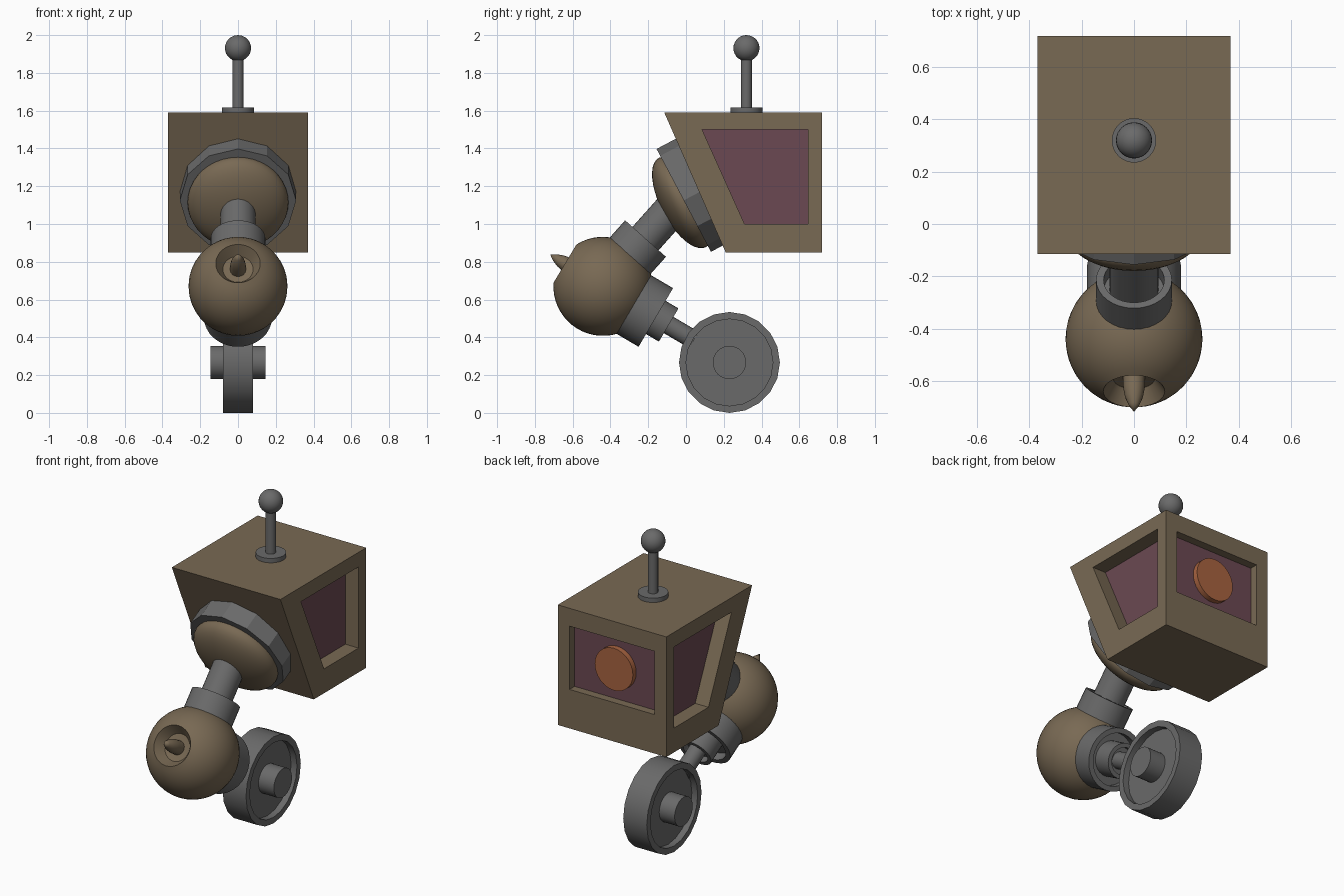
import bpy, bmesh
from math import sin, cos, pi, asin, radians
from mathutils import Vector

cube = bpy.data.objects.get("Cube")
if cube:
    bpy.data.objects.remove(cube, do_unlink=True)


def material(name, rgb):
    m = bpy.data.materials.new(name)
    m.use_nodes = True
    m.diffuse_color = (*rgb, 1)
    bsdf = next(n for n in m.node_tree.nodes if n.type == 'BSDF_PRINCIPLED')
    bsdf.inputs["Base Color"].default_value = (*rgb, 1)
    return m


TAN = material("tan_paint", (0.19, 0.142, 0.088))
GREY = material("grey_metal", (0.144, 0.144, 0.144))
PURPLE = material("plum_panel", (0.147, 0.066, 0.084))
ORANGE = material("orange_lamp", (0.39, 0.125, 0.051))


def finish(bm, name, mats, smooth=True):
    mesh = bpy.data.meshes.new(name)
    bm.to_mesh(mesh)
    bm.free()
    for m in mats:
        mesh.materials.append(m)
    obj = bpy.data.objects.new(name, mesh)
    bpy.context.collection.objects.link(obj)
    if smooth:
        bpy.ops.object.select_all(action='DESELECT')
        obj.select_set(True)
        bpy.context.view_layer.objects.active = obj
        bpy.ops.object.shade_smooth_by_angle(angle=radians(35))
    return obj


def lathe(name, profile, origin, axis, mat, steps=32, smooth=True):
    """Spin (radius, distance) points around an axis through origin."""
    bm = bmesh.new()
    vs = [bm.verts.new((r, 0, d)) for r, d in profile]
    es = [bm.edges.new(pair) for pair in zip(vs, vs[1:])]
    bmesh.ops.spin(bm, geom=vs + es, cent=(0, 0, 0), axis=(0, 0, 1),
                   angle=2 * pi, steps=steps)
    bmesh.ops.remove_doubles(bm, verts=bm.verts, dist=1e-4)
    bmesh.ops.recalc_face_normals(bm, faces=bm.faces)
    turn = Vector(axis).to_track_quat('Z', 'Y').to_matrix()
    for v in bm.verts:
        v.co = turn @ v.co + Vector(origin)
    return finish(bm, name, [mat], smooth)


def rod(r, a, b):
    return [(0, a), (r, a), (r, b), (0, b)]


def cup(r, inner, a, b, depth):
    return [(0, a), (r, a), (r, b), (inner, b), (inner, b - depth), (0, b - depth)]


def arc(r, a, b, n, squash=1.0, centre=0.0):
    """Arc from latitude a to b, as lathe points."""
    pts = []
    for i in range(n + 1):
        t = a + (b - a) * i / n
        pts.append((max(r * cos(t), 0), centre + r * squash * sin(t)))
    return pts


# Head: slanted box with recessed windows on the sides and back
W = 0.37
side = [(-0.115, 1.59), (0.72, 1.59), (0.72, 0.85), (0.21, 0.85)]
bm = bmesh.new()
left = [bm.verts.new((W, y, z)) for y, z in side]
right = [bm.verts.new((-W, y, z)) for y, z in side]
left_face = bm.faces.new(left)
right_face = bm.faces.new(right)
walls = []
for i in range(4):
    j = (i + 1) % 4
    walls.append(bm.faces.new((left[i], left[j], right[j], right[i])))
bmesh.ops.recalc_face_normals(bm, faces=bm.faces)


def window(face, corners, depth):
    bmesh.ops.inset_individual(bm, faces=[face], thickness=0.08)
    for v in face.verts:
        v.co = min((Vector(c) for c in corners), key=lambda c: (c - v.co).length)
    bm.normal_update()
    bmesh.ops.inset_individual(bm, faces=[face], thickness=0, depth=-depth)
    face.material_index = 1


side_window = [(0.085, 1.5), (0.645, 1.5), (0.645, 1.0), (0.31, 1.0)]
for face, x in ((left_face, W), (right_face, -W)):
    window(face, [(x, y, z) for y, z in side_window], 0.09)
window(walls[1], [(x, 0.72, z) for x in (-0.29, 0.29) for z in (1.09, 1.48)], 0.05)
finish(bm, "head", [TAN, PURPLE], smooth=False)

# Round lamp on the back panel
lathe("back_lamp", rod(0.13, 0, 0.035), (0, 0.668, 1.285), (0, 1, 0), ORANGE)

# Antenna
top = (0, 0.32, 1.59)
up = (0, 0, 1)
lathe("antenna_base", rod(0.085, -0.01, 0.027), top, up, GREY)
lathe("antenna_rod", rod(0.029, 0, 0.3), top, up, GREY, 16)
lathe("antenna_ball", arc(0.069, -pi / 2, pi / 2, 14, centre=0.341), top, up, GREY)

# Neck plate and dome on the slanted front
face_axis = (0, -0.884, -0.467)
plate = (0, -0.012, 1.125)
lathe("neck_plate", rod(0.308, -0.12, 0), plate, face_axis, GREY, 12, False)
lathe("neck_dome", arc(0.267, -pi / 2, pi / 2, 20, 0.43), (0, -0.019, 1.114),
      face_axis, TAN, 40)

# Body ball with a dished socket
ball = (0, -0.44, 0.67)
R = 0.262
beak_axis = (0, -0.857, 0.515)
socket = [(0.08, 0.175), (0, 0.165)]
lathe("body_ball", arc(R, -pi / 2, asin(0.234 / R), 22) + socket, ball, beak_axis, TAN, 40)
lathe("beak", [(0, 0.15), (0.042, 0.16), (0.041, 0.22), (0.034, 0.26),
               (0.02, 0.295), (0, 0.325)], ball, beak_axis, TAN, 16)

# Neck rising from the ball
neck_axis = (0, 0.666, 0.746)
lathe("neck_collar", cup(0.145, 0.116, 0.15, 0.339, 0.06), ball, neck_axis, GREY)
lathe("neck_rod", rod(0.093, 0.2, 0.57), ball, neck_axis, GREY)

# Leg running down to the wheel
leg_axis = (0, 0.862, -0.507)
lathe("leg_collar", cup(0.18, 0.15, 0.15, 0.325, 0.05), ball, leg_axis, GREY)
lathe("leg_socket", cup(0.102, 0.078, 0.2, 0.404, 0.04), ball, leg_axis, GREY)
lathe("leg_rod", rod(0.05, 0.3, 0.56), ball, leg_axis, GREY, 20)

# Wheel with recessed sides and a hub
axle = (0, 0.23, 0.267)
T = 0.08
D = 0.04
wheel = [(0, D - T), (0.23, D - T), (0.23, -T), (0.267, -T),
         (0.267, T), (0.23, T), (0.23, T - D), (0, T - D)]
lathe("wheel", wheel, axle, (1, 0, 0), GREY, 20)
lathe("wheel_hub", rod(0.088, -0.145, 0.145), axle, (1, 0, 0), GREY)
